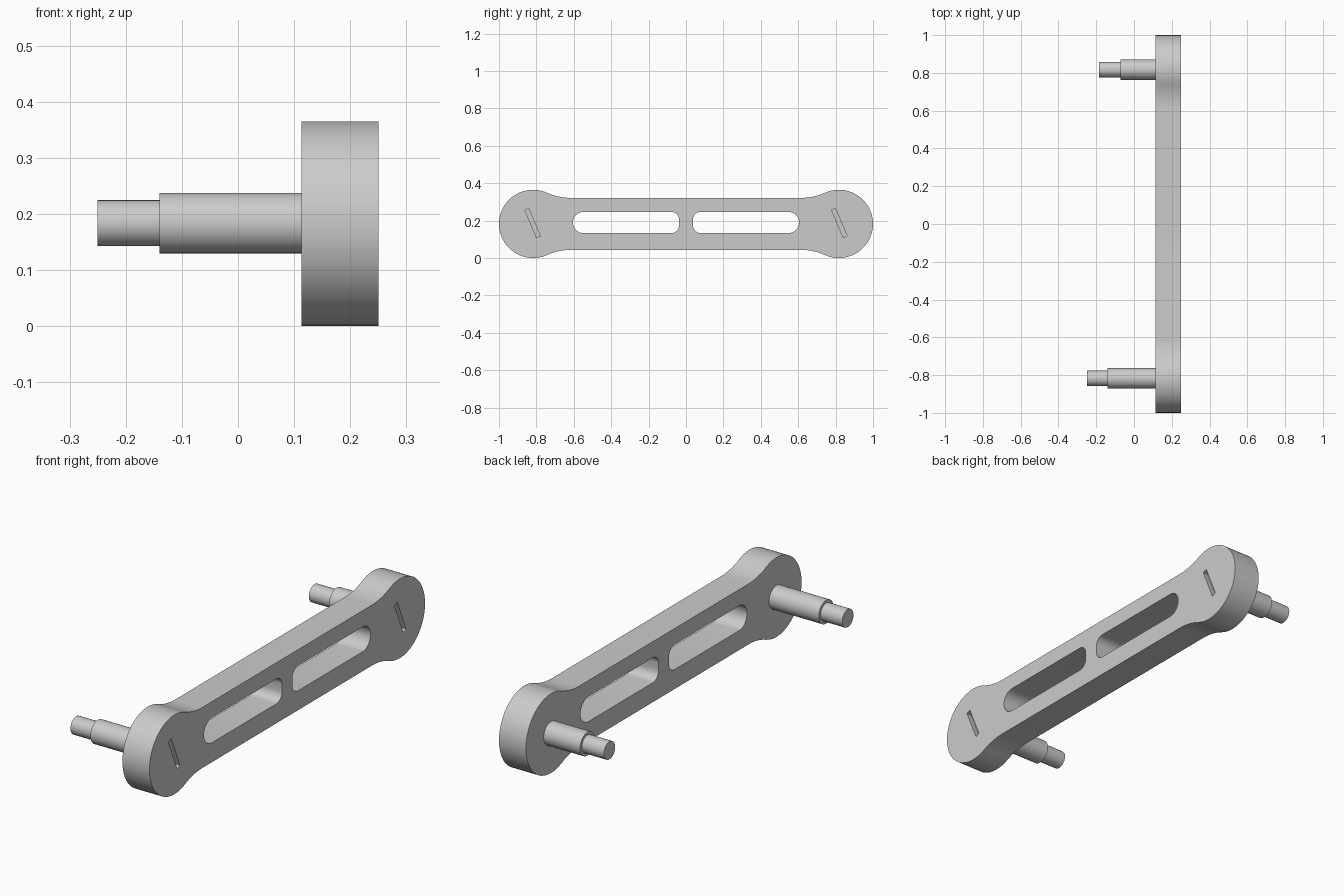
import bpy
import bmesh
from math import sin, cos, pi, radians, sqrt, atan2

if "Cube" in bpy.data.objects:
    bpy.data.objects.remove(bpy.data.objects["Cube"])

AXIS_Y, AXIS_Z = 0.8175, 0.1825     # head centres
HEAD_R, BAR_H, FILLET_R = 0.1825, 0.139, 0.31
BACK_X, FACE_X = 0.113, 0.25        # plate thickness range

grey = bpy.data.materials.new("plain grey")
grey.use_nodes = True
colour = (0.6, 0.6, 0.6, 1)
grey.diffuse_color = colour
grey.node_tree.nodes["Principled BSDF"].inputs["Base Color"].default_value = colour


def arc(cy, cz, r, a0, a1, n):
    return [(cy + r * cos(a0 + (a1 - a0) * i / n),
             cz + r * sin(a0 + (a1 - a0) * i / n)) for i in range(n + 1)]


def prism(name, outline, x0, x1):
    """Extrude a (y, z) outline along x."""
    bm = bmesh.new()
    face = bm.faces.new([bm.verts.new((x0, y, z)) for y, z in outline])
    ext = bmesh.ops.extrude_face_region(bm, geom=[face])
    moved = [g for g in ext["geom"] if isinstance(g, bmesh.types.BMVert)]
    bmesh.ops.translate(bm, verts=moved, vec=(x1 - x0, 0, 0))
    bmesh.ops.recalc_face_normals(bm, faces=bm.faces)
    mesh = bpy.data.meshes.new(name)
    bm.to_mesh(mesh)
    bm.free()
    mesh.materials.append(grey)
    obj = bpy.data.objects.new(name, mesh)
    bpy.context.collection.objects.link(obj)
    return obj


def activate(obj):
    bpy.ops.object.select_all(action='DESELECT')
    obj.select_set(True)
    bpy.context.view_layer.objects.active = obj


def smooth(obj):
    activate(obj)
    bpy.ops.object.shade_smooth_by_angle(angle=radians(35))


def cut(obj, cutter):
    cutter.hide_render = True
    activate(obj)
    mod = obj.modifiers.new("cut", 'BOOLEAN')
    mod.operation, mod.solver, mod.object = 'DIFFERENCE', 'EXACT', cutter
    bpy.ops.object.modifier_apply(modifier=mod.name)
    bpy.data.objects.remove(cutter)


# Link plate: round heads blended into a straight bar by concave fillets
d = sqrt((HEAD_R + FILLET_R) ** 2 - (BAR_H + FILLET_R) ** 2)
tangent = atan2(BAR_H + FILLET_R, d)
quarter = arc(AXIS_Y, 0, HEAD_R, 0, pi - tangent, 14)
quarter += arc(AXIS_Y - d, BAR_H + FILLET_R, FILLET_R, -tangent, -pi / 2, 8)[1:]
half = quarter + [(-y, z) for y, z in reversed(quarter)]
outline = half + [(y, -z) for y, z in reversed(half[1:-1])]
plate = prism("link_plate", [(y, z + AXIS_Z) for y, z in outline], BACK_X, FACE_X)

for side in (-1, 1):
    # Long window through the bar, rounder at its outer end
    y0, y1, h, r0, r1 = 0.037, 0.604, 0.057, 0.042, 0.056
    loop = (arc(y1 - r1, h - r1, r1, 0, pi / 2, 8) +
            arc(y0 + r0, h - r0, r0, pi / 2, pi, 8))
    loop += [(y, -z) for y, z in reversed(loop)]
    cut(plate, prism("window_cutter", [(side * y, z + 0.19) for y, z in loop],
                     BACK_X - 0.1, FACE_X + 0.1))

    # Shallow slanted slot in the outer face of the head
    t = radians(23)
    corners = [(-0.011, -0.08), (0.011, -0.08), (0.011, 0.08), (-0.011, 0.08)]
    slot = [(side * 0.82 + u * cos(t) - v * sin(t),
             0.187 + u * sin(t) + v * cos(t)) for u, v in corners]
    cut(plate, prism("slot_cutter", slot, FACE_X - 0.025, FACE_X + 0.1))
smooth(plate)

# Stepped pins: the front one is longer
for label, side, step_x, end_x in (("front", -1, -0.14, -0.25),
                                   ("back", 1, -0.072, -0.184)):
    for part, r, x0, x1 in (("shaft", 0.054, step_x, BACK_X),
                            ("tip", 0.041, end_x, step_x)):
        circle = arc(side * AXIS_Y, AXIS_Z + 0.001, r, 0, 2 * pi, 32)[:-1]
        smooth(prism(f"{label}_pin_{part}", circle, x0, x1))
